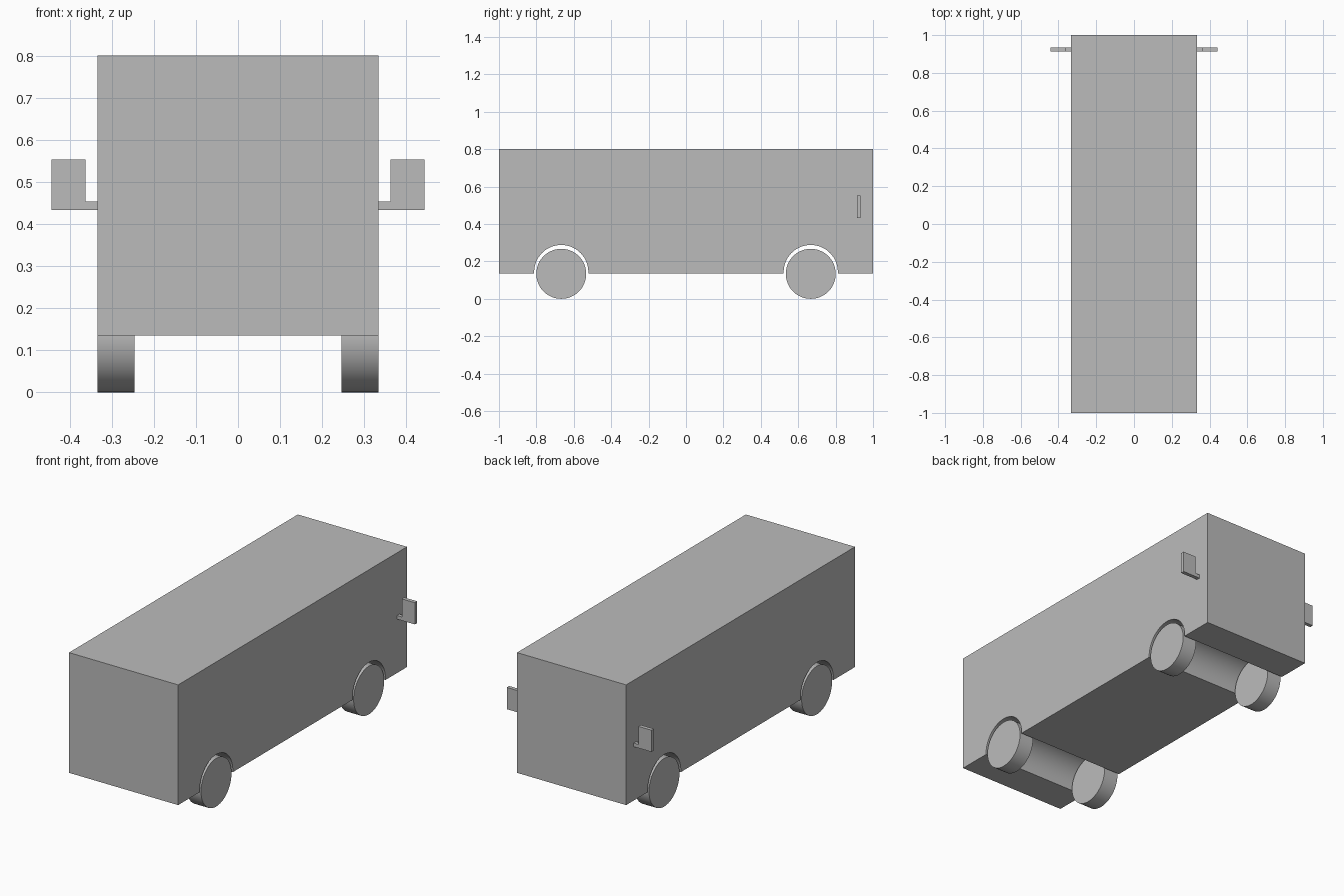
import bpy, bmesh
from math import sin, cos, pi, radians
from mathutils import Matrix, Vector

cube = bpy.data.objects.get("Cube")
if cube:
    bpy.data.objects.remove(cube, do_unlink=True)

HALF_W, FLOOR, ROOF = 0.334, 0.135, 0.80
AXLE_Y, WHEEL_R, WHEEL_W = 0.667, 0.1335, 0.088
ARCH_R, ARCH_Z = 0.145, 0.143

grey = bpy.data.materials.new("plain grey")
grey.use_nodes = True
colour = (0.5, 0.5, 0.5, 1)
grey.diffuse_color = colour
grey.node_tree.nodes["Principled BSDF"].inputs["Base Color"].default_value = colour


def finish(name, bm, smooth=True):
    bmesh.ops.recalc_face_normals(bm, faces=bm.faces[:])
    mesh = bpy.data.meshes.new(name)
    bm.to_mesh(mesh)
    bm.free()
    mesh.materials.append(grey)
    obj = bpy.data.objects.new(name, mesh)
    bpy.context.collection.objects.link(obj)
    if smooth:
        bpy.ops.object.select_all(action="DESELECT")
        obj.select_set(True)
        bpy.context.view_layer.objects.active = obj
        bpy.ops.object.shade_smooth_by_angle(angle=radians(30))
    return obj


def prism(name, points, axis, start, depth, smooth=False):
    """Extrude an outline along x (axis 0) or y (axis 1)."""
    bm = bmesh.new()
    place = lambda a, z: (start, a, z) if axis == 0 else (a, start, z)
    face = bm.faces.new([bm.verts.new(place(a, z)) for a, z in points])
    ext = bmesh.ops.extrude_face_region(bm, geom=[face])
    move = Vector((depth, 0, 0)) if axis == 0 else Vector((0, depth, 0))
    bmesh.ops.translate(bm, vec=move,
                        verts=[v for v in ext["geom"] if isinstance(v, bmesh.types.BMVert)])
    return finish(name, bm, smooth)


# Body: side outline with two arches that run right through as tunnels
def arch(y, steps=32):
    dip = -0.055
    for i in range(steps + 1):
        a = pi - dip - (pi - 2 * dip) * i / steps
        yield y + ARCH_R * cos(a), max(FLOOR, ARCH_Z + ARCH_R * sin(a))


outline = [(-1, FLOOR), *arch(-AXLE_Y), *arch(AXLE_Y), (1, FLOOR), (1, ROOF), (-1, ROOF)]
prism("body", outline, 0, -HALF_W, 2 * HALF_W, smooth=True)

for side, sx in (("left", 1), ("right", -1)):
    # Wheels: plain discs flush with the body sides
    for end, sy in (("front", -1), ("rear", 1)):
        bm = bmesh.new()
        spot = Matrix.Translation((sx * (HALF_W - WHEEL_W / 2), sy * AXLE_Y, WHEEL_R))
        bmesh.ops.create_cone(bm, cap_ends=True, segments=48, radius1=WHEEL_R,
                              radius2=WHEEL_R, depth=WHEEL_W,
                              matrix=spot @ Matrix.Rotation(pi / 2, 4, "Y"))
        finish(f"{end}_{side}_wheel", bm)

    # Wing mirror: L-shaped plate on a short arm
    low, arm_top, top = 0.433, 0.453, 0.553
    inner, outer = HALF_W + 0.029, 0.443
    shape = [(HALF_W, low), (outer, low), (outer, top),
             (inner, top), (inner, arm_top), (HALF_W, arm_top)]
    prism(f"{side}_wing_mirror", [(sx * x, z) for x, z in shape], 1, 0.913, 0.021)
